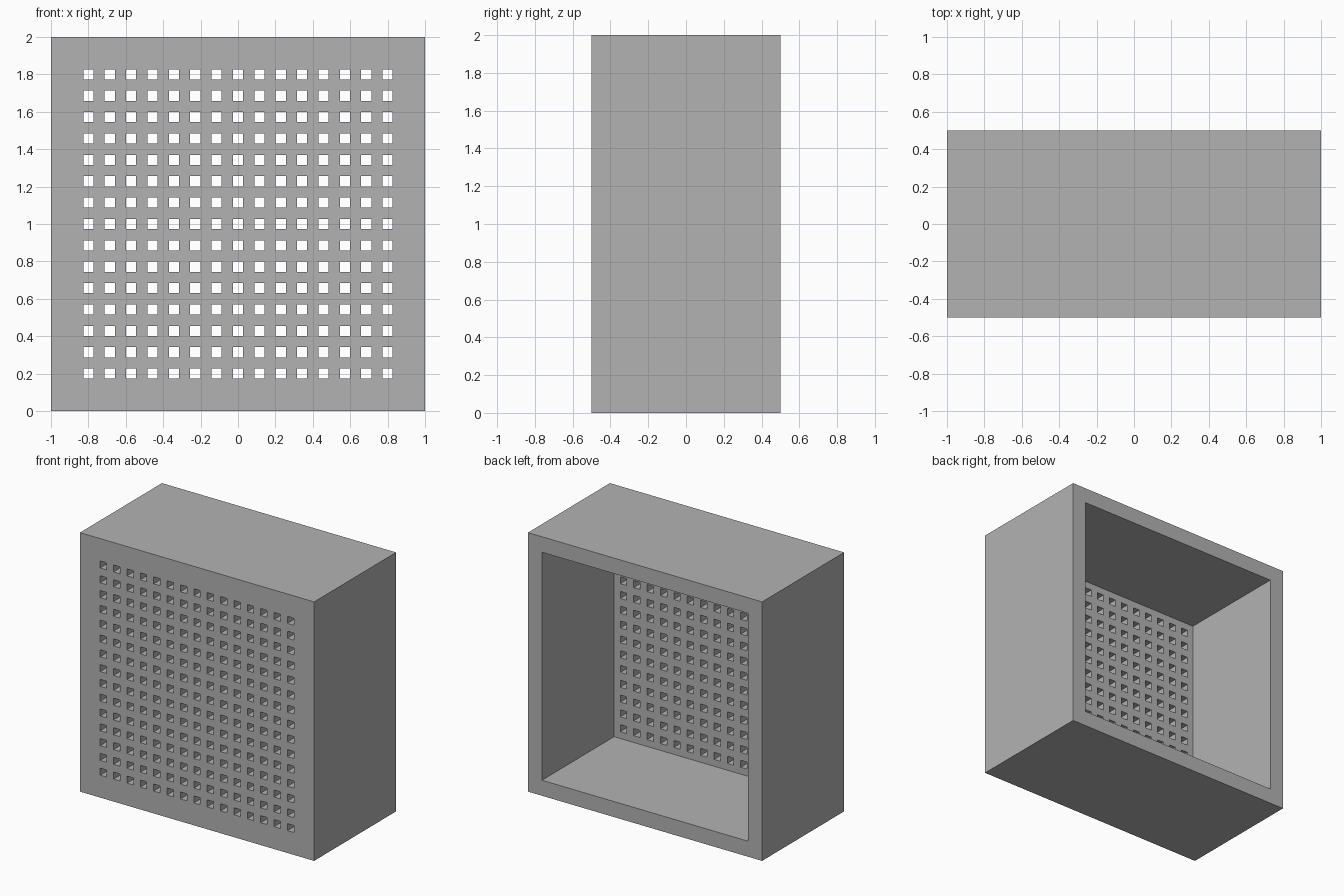
import bpy
import bmesh
import math
from mathutils import Vector

cube = bpy.data.objects.get("Cube")
if cube:
    bpy.data.objects.remove(cube, do_unlink=True)

HALF = 1.0      # half width and half height
DEPTH = 1.0     # front to back
WALL = 0.12     # thickness of the walls and the perforated panel
HOLES = 15      # holes per row and column
SPAN = 0.8      # centre of the outermost hole
HOLE = 0.054    # side of each square hole

# Grey material
grey = bpy.data.materials.new("grey")
grey.use_nodes = True
colour = (0.45, 0.45, 0.45, 1)
grey.diffuse_color = colour
grey.node_tree.nodes["Principled BSDF"].inputs["Base Color"].default_value = colour

# Cut lines: outer edge, inner wall, then both sides of every hole
inner = HALF - WALL
lines = [-HALF, -inner]
for i in range(HOLES):
    centre = -SPAN + 2 * SPAN * i / (HOLES - 1)
    lines += [centre - HOLE / 2, centre + HOLE / 2]
lines += [inner, HALF]
cells = len(lines) - 1


def is_hole(i, j):
    return all(k % 2 == 0 and 2 <= k < cells - 2 for k in (i, j))


def extrude_back(bm, faces, distance):
    """Extrude faces along +y and return the moved faces."""
    result = bmesh.ops.extrude_face_region(bm, geom=faces)["geom"]
    verts = [g for g in result if isinstance(g, bmesh.types.BMVert)]
    bmesh.ops.translate(bm, verts=verts, vec=(0, distance, 0))
    return [g for g in result if isinstance(g, bmesh.types.BMFace)]


# Perforated front sheet
bm = bmesh.new()
grid = [[bm.verts.new((x, -DEPTH / 2, z + HALF)) for z in lines] for x in lines]
for i in range(cells):
    for j in range(cells):
        if not is_hole(i, j):
            bm.faces.new((grid[i][j], grid[i + 1][j],
                          grid[i + 1][j + 1], grid[i][j + 1]))

# Thicken the sheet into the panel (the front faces stay in place)
front = bm.faces[:]
copies = bmesh.ops.duplicate(bm, geom=front)["geom"]
back = extrude_back(bm, [g for g in copies if isinstance(g, bmesh.types.BMFace)], WALL)
bmesh.ops.delete(bm, geom=[f for f in bm.faces
                           if f not in back and f not in front
                           and abs(f.normal.y) > 0.9
                           and f.calc_center_median().y < -DEPTH / 2 + WALL / 2],
                 context='FACES')
bmesh.ops.remove_doubles(bm, verts=bm.verts[:], dist=0.0001)

# Pull the border of the panel back into the four walls
bm.normal_update()
border = []
for face in bm.faces:
    c = face.calc_center_median()
    at_back = abs(c.y - (WALL - DEPTH / 2)) < 0.001
    if at_back and max(abs(c.x), abs(c.z - HALF)) > inner:
        border.append(face)
extrude_back(bm, border, DEPTH - WALL)
bmesh.ops.recalc_face_normals(bm, faces=bm.faces[:])

# Merge the flat strips on the plain walls
plain = [e for e in bm.edges if len(e.link_faces) == 2
         and all(abs(f.normal.y) < 0.5 for f in e.link_faces)]
bmesh.ops.dissolve_limit(bm, angle_limit=math.radians(1), verts=[], edges=plain)

mesh = bpy.data.meshes.new("perforated_box")
bm.to_mesh(mesh)
bm.free()
mesh.materials.append(grey)
box = bpy.data.objects.new("perforated_box", mesh)
bpy.context.collection.objects.link(box)
